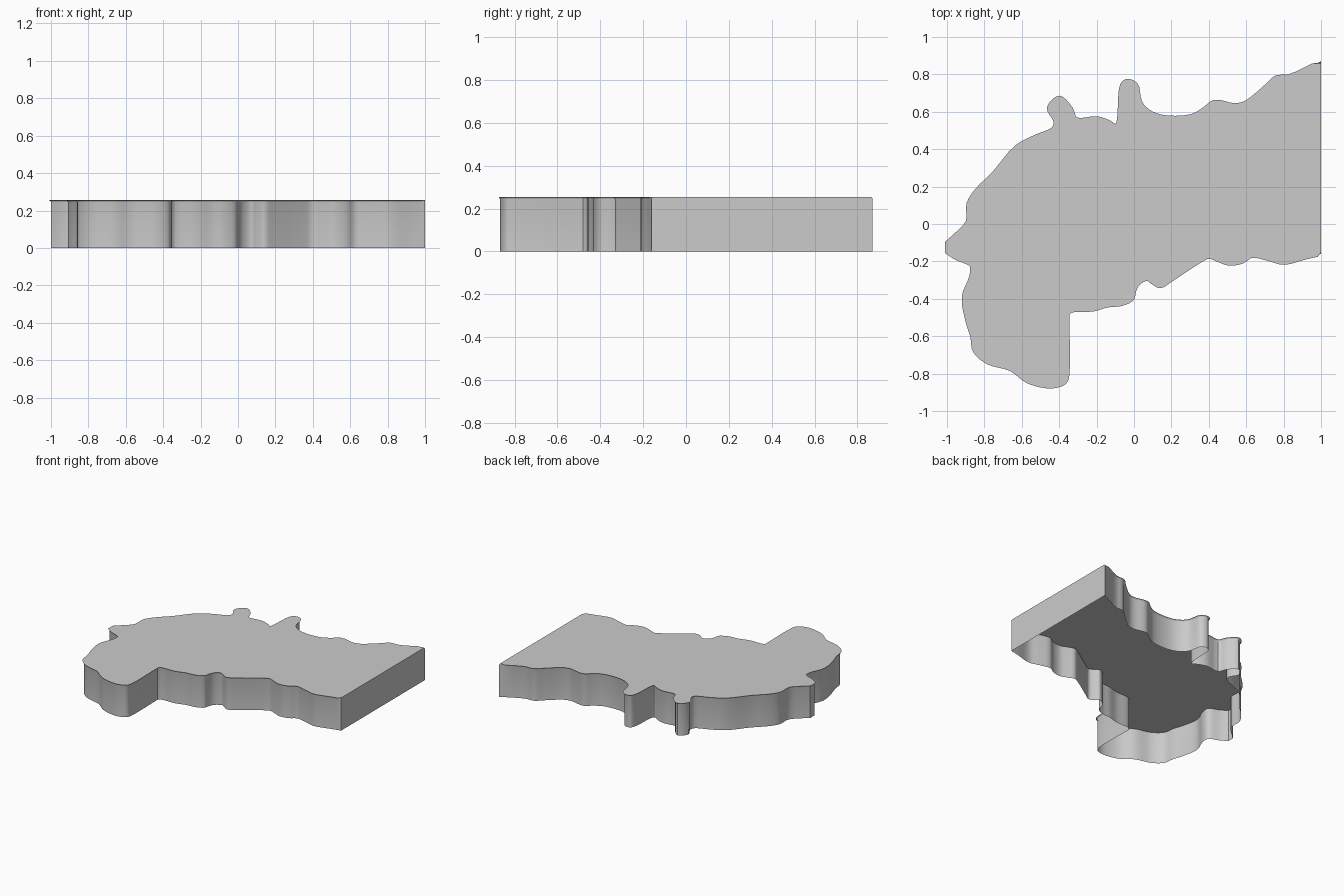
import bpy, bmesh, math
from mathutils import Vector

if "Cube" in bpy.data.objects:
    bpy.data.objects.remove(bpy.data.objects["Cube"])

HEIGHT, ROUND, STEPS = 0.255, 0.011, 4

# Outline runs, counter-clockwise from front right; each run is a smooth curve, joined at sharp corners
RUNS = [
    # wavy front edge up to the inner corner
    [(1, -.16), (.92, -.178), (.8, -.207), (.72, -.187), (.63, -.17), (.58, -.2), (.51, -.212),
     (.45, -.192), (.4, -.175), (.34, -.205), (.2, -.297), (.14, -.332), (.1, -.312), (.07, -.293),
     (.02, -.32), (0, -.36), (-.01, -.4), (-.07, -.428), (-.14, -.435), (-.22, -.457), (-.335, -.463),
     (-.357, -.48)],
    # straight side of the front lobe, lobe and left side
    [(-.357, -.48), (-.357, -.81), (-.37, -.845), (-.42, -.866), (-.48, -.866), (-.57, -.84),
     (-.66, -.775), (-.78, -.74), (-.85, -.68), (-.865, -.6), (-.89, -.52), (-.91, -.39),
     (-.87, -.28), (-.87, -.22), (-.95, -.182), (-1, -.15)],
    [(-1, -.15), (-1, -.1)],
    # left side, two knobs at the back, wavy back edge
    [(-1, -.1), (-.96, -.065), (-.89, .01), (-.884, .11), (-.84, .18), (-.75, .27), (-.63, .41),
     (-.53, .465), (-.43, .51), (-.42, .55), (-.455, .62), (-.4, .675), (-.34, .62), (-.31, .56),
     (-.2, .565), (-.14, .547), (-.092, .523), (-.08, .56), (-.063, .745), (-.035, .765), (.01, .745),
     (.03, .66), (.06, .615), (.14, .575), (.3, .575), (.37, .61), (.43, .653), (.54, .635),
     (.6, .65), (.7, .73), (.76, .783), (.83, .79), (1, .87)],
]


def spline(points):
    """Centripetal Catmull-Rom samples through the points, last one left out."""
    p = [Vector(q) for q in points]
    p = [2 * p[0] - p[1]] + p + [2 * p[-1] - p[-2]]
    out = []
    for a, b, c, d in zip(p, p[1:], p[2:], p[3:]):
        t1 = (b - a).length ** .5
        t2 = t1 + (c - b).length ** .5
        t3 = t2 + (d - c).length ** .5
        for i in range(STEPS):
            t = t1 + (t2 - t1) * i / STEPS
            a1 = a.lerp(b, t / t1)
            a2 = b.lerp(c, (t - t1) / (t2 - t1))
            a3 = c.lerp(d, (t - t2) / (t3 - t2))
            out.append(a1.lerp(a2, t / t2).lerp(a2.lerp(a3, (t - t1) / (t3 - t1)), (t - t1) / (t2 - t1)))
    return out


outline = [v for run in RUNS for v in spline(run)] + [Vector(RUNS[-1][-1])]
n = len(outline)

# Inward directions; the two ends slide along the flat right face so it stays sharp
inward = []
for i in range(n):
    t = outline[(i + 1) % n] - outline[i - 1]
    inward.append(Vector((-t.y, t.x)).normalized())
inward[0], inward[-1] = Vector((0, 1)), Vector((0, -1))

# Open-bottomed shell: wall rings, small rounded rim, flat top
bm = bmesh.new()
levels = [(0, 0)]
for k in range(4):
    a = math.pi / 2 * k / 3
    levels.append((ROUND * (1 - math.cos(a)), HEIGHT - ROUND + ROUND * math.sin(a)))
rings = [[bm.verts.new((*(p + d * off), z)) for p, d in zip(outline, inward)] for off, z in levels]
for low, high in zip(rings, rings[1:]):
    for i in range(n):
        j = (i + 1) % n
        bm.faces.new((low[i], low[j], high[j], high[i]))
bm.faces.new(rings[-1])

mesh = bpy.data.meshes.new("terrain_slab")
bm.to_mesh(mesh)
bm.free()
slab = bpy.data.objects.new("terrain_slab", mesh)
bpy.context.collection.objects.link(slab)
bpy.context.view_layer.objects.active = slab
slab.select_set(True)
bpy.ops.object.shade_smooth_by_angle(angle=math.radians(35))
